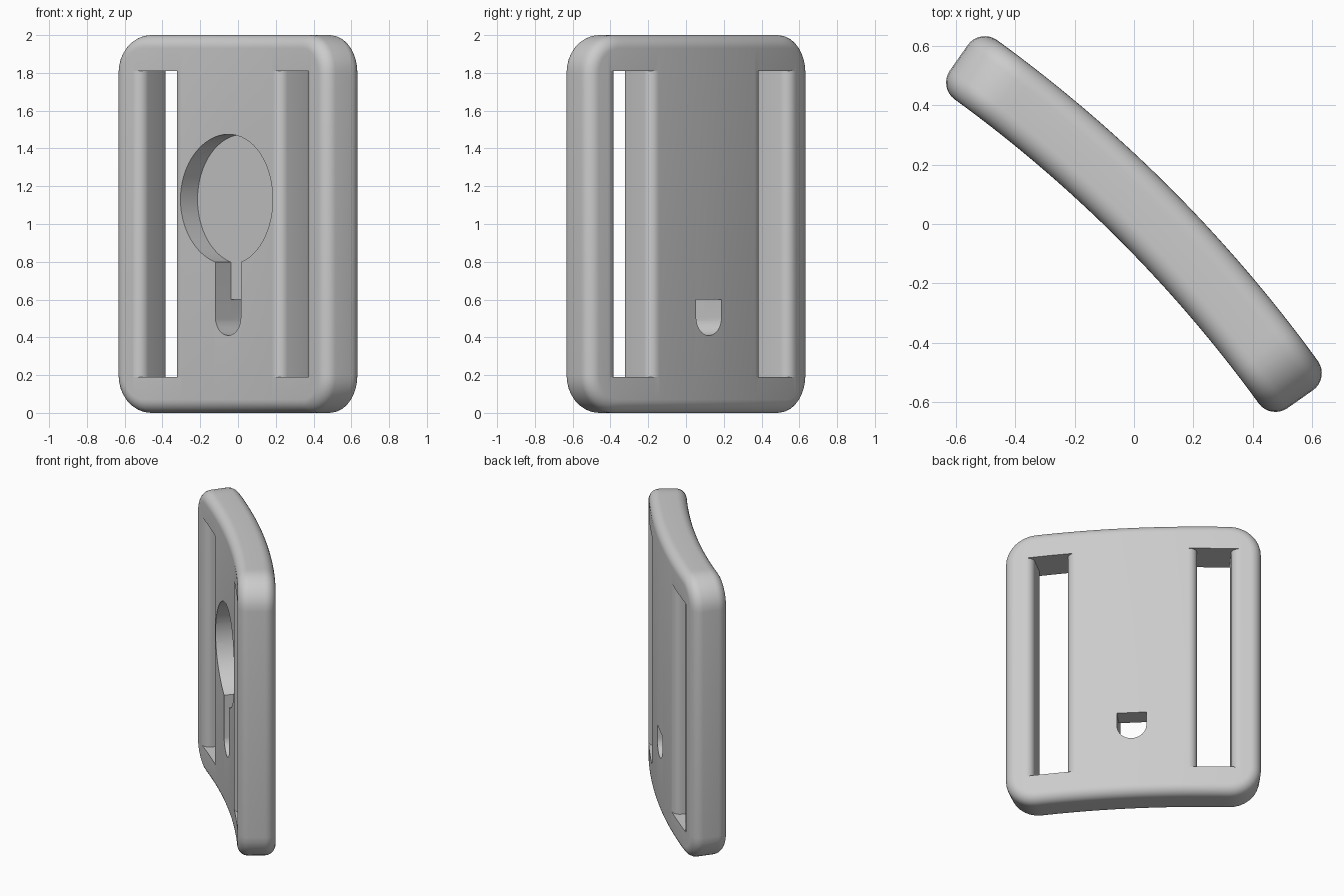
import bpy
import bmesh
from math import sin, cos, pi, sqrt

cube = bpy.data.objects.get("Cube")
if cube:
    bpy.data.objects.remove(cube, do_unlink=True)

FRONT, BACK = -0.073, 0.172     # plate faces across the thickness
HALF_W, HALF_H = 0.815, 1.0     # half width along the arc, half height
CORNER, EDGE, LIP = 0.2, 0.07, 0.055
ARC_CENTRE, MID_R = 4.68, 4.72
STEPS = 8

grey = bpy.data.materials.new("plain grey")
grey.use_nodes = True
grey.diffuse_color = (0.6, 0.6, 0.6, 1)
grey.node_tree.nodes["Principled BSDF"].inputs["Base Color"].default_value = (0.6, 0.6, 0.6, 1)


def turn(u, v, z):
    """Turn the width/thickness axes diagonally."""
    return ((u + v) / sqrt(2), (v - u) / sqrt(2), z)


def bend(u, v, z):
    """Wrap a flat point around the arc, then turn it."""
    r, a = ARC_CENTRE + v, u / MID_R
    return turn(r * sin(a), r * cos(a) - ARC_CENTRE, z)


def make_object(name, bm):
    bmesh.ops.recalc_face_normals(bm, faces=bm.faces)
    mesh = bpy.data.meshes.new(name)
    bm.to_mesh(mesh)
    bm.free()
    mesh.materials.append(grey)
    obj = bpy.data.objects.new(name, mesh)
    bpy.context.collection.objects.link(obj)
    return obj


def prism(name, lower, upper):
    """Solid between two matching loops."""
    bm = bmesh.new()
    a = [bm.verts.new(p) for p in lower]
    b = [bm.verts.new(p) for p in upper]
    bm.faces.new(a)
    bm.faces.new(b)
    for i in range(len(a)):
        j = (i + 1) % len(a)
        bm.faces.new((a[i], a[j], b[j], b[i]))
    return make_object(name, bm)


def top_line(inset):
    """Upper half of the rounded outline, left to right."""
    r, cu, cz = CORNER - inset, HALF_W - CORNER, HALF_H - CORNER
    arc = [(cu + r * sin(pi / 2 * k / STEPS), cz + r * cos(pi / 2 * k / STEPS))
           for k in range(STEPS + 1)]
    straight = [(cu * (2 * k / 32 - 1), cz + r) for k in range(1, 32)]
    return [(-u, z) for u, z in reversed(arc)] + straight + arc


# Plate: stacked outlines with rounded rims, bent along the arc
turns = [pi / 2 * k / STEPS for k in range(STEPS + 1)]
layers = [(EDGE * (1 - sin(a)), FRONT + EDGE * (1 - cos(a))) for a in turns]
layers += [(EDGE * (1 - sin(a)), BACK - EDGE * (1 - cos(a))) for a in reversed(turns)]
bm = bmesh.new()
rings = []
for inset, v in layers:
    half = top_line(inset)
    loop = half + [(u, -z) for u, z in reversed(half)]
    rings.append([bm.verts.new(bend(u, v, HALF_H + z)) for u, z in loop])
n = len(rings[0])
for a, b in zip(rings, rings[1:]):
    for i in range(n):
        j = (i + 1) % n
        bm.faces.new((a[i], a[j], b[j], b[i]))
for ring in (rings[0], rings[-1]):
    for i in range(n // 2 - 1):
        bm.faces.new((ring[i], ring[i + 1], ring[n - 2 - i], ring[n - 1 - i]))
plate = make_object("curved_plate", bm)


# Strap slots: cutters flare at both faces to round the long edges
def slot_profile(inner, outer):
    def side(u, s):
        low = [(u + s * LIP * (1 - sin(a)), FRONT + LIP * (1 - cos(a))) for a in turns]
        high = [(p, FRONT + BACK - v) for p, v in reversed(low)]
        end = u + s * LIP
        return [(end, FRONT - 0.1)] + low + high + [(end, BACK + 0.1)]
    return side(inner, -1) + side(outer, 1)[::-1]


cutters = []
for name, s in (("left_slot_cutter", 1), ("right_slot_cutter", -1)):
    section = [(s * u, v) for u, v in slot_profile(0.41, 0.625)]
    cutters.append(prism(name, [bend(u, v, 0.19) for u, v in section],
                         [bend(u, v, 1.81) for u, v in section]))


# Keyhole: round recess, shallow channel and a through hole below
def pocket(name, outline, depth):
    return prism(name, [turn(u, -0.4, z) for u, z in outline],
                 [turn(u, depth, z) for u, z in outline])


FLOOR, SLOT_R = 0.042, 0.095
disc = [(0.345 * cos(2 * pi * k / 64), 1.13 + 0.345 * sin(2 * pi * k / 64)) for k in range(64)]


def channel(top):
    curve = [(-SLOT_R * cos(pi * k / 16), 0.505 - SLOT_R * sin(pi * k / 16)) for k in range(17)]
    return curve + [(SLOT_R, top), (-SLOT_R, top)]


cutters.append(pocket("recess_cutter", disc, FLOOR))
cutters.append(pocket("channel_cutter", channel(0.95), FLOOR))
cutters.append(pocket("through_hole_cutter", channel(0.6), 0.5))

# Cut every opening, then drop the helpers
bpy.context.view_layer.objects.active = plate
for cutter in cutters:
    mod = plate.modifiers.new(cutter.name, 'BOOLEAN')
    mod.operation, mod.solver, mod.object = 'DIFFERENCE', 'EXACT', cutter
    bpy.ops.object.modifier_apply(modifier=mod.name)
    bpy.data.objects.remove(cutter, do_unlink=True)

bpy.ops.object.select_all(action='DESELECT')
plate.select_set(True)
bpy.ops.object.shade_smooth_by_angle(angle=0.5)
